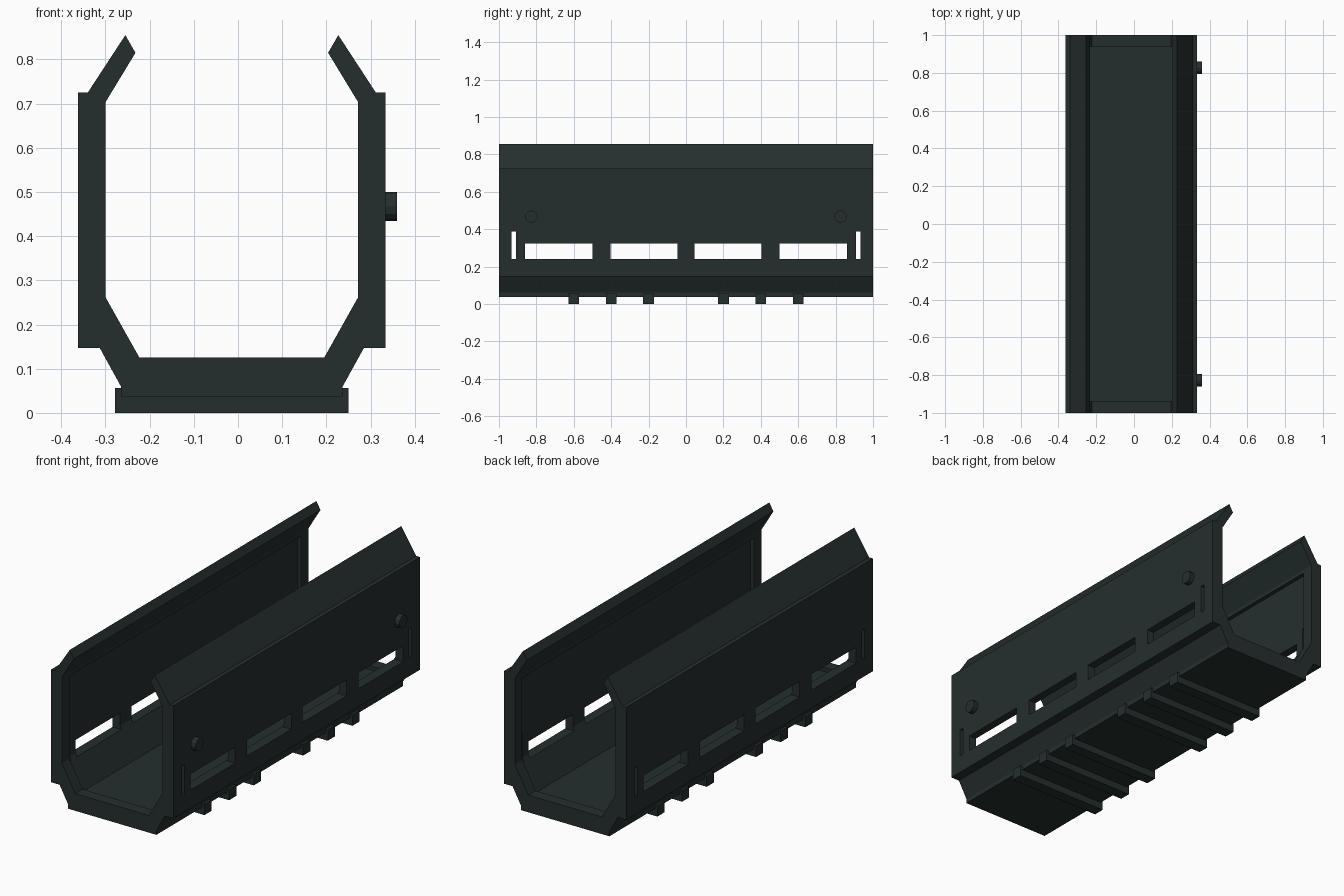
import bpy, bmesh, math
from mathutils import Matrix

if "Cube" in bpy.data.objects:
    bpy.data.objects.remove(bpy.data.objects["Cube"])

CX = -0.014  # centre line of the channel

mat = bpy.data.materials.new("dark slate")
mat.diffuse_color = (0.018, 0.028, 0.027, 1)
mat.use_nodes = True
mat.node_tree.nodes["Principled BSDF"].inputs["Base Color"].default_value = mat.diffuse_color


def make(name, bm):
    bmesh.ops.recalc_face_normals(bm, faces=bm.faces)
    me = bpy.data.meshes.new(name)
    bm.to_mesh(me)
    bm.free()
    ob = bpy.data.objects.new(name, me)
    bpy.context.collection.objects.link(ob)
    me.materials.append(mat)
    return ob


def prism(name, half, y):
    """Mirror a half profile (x, z) and extrude it from -y to y."""
    pts = half + [(-x, z) for x, z in reversed(half)]
    bm = bmesh.new()
    face = bm.faces.new([bm.verts.new((x + CX, -y, z)) for x, z in pts])
    ext = bmesh.ops.extrude_face_region(bm, geom=[face])
    verts = [g for g in ext["geom"] if isinstance(g, bmesh.types.BMVert)]
    bmesh.ops.translate(bm, verts=verts, vec=(0, 2 * y, 0))
    return make(name, bm)


def boxes(name, bounds):
    bm = bmesh.new()
    for lo, hi in bounds:
        mid = [(a + b) / 2 for a, b in zip(lo, hi)]
        size = [b - a for a, b in zip(lo, hi)]
        bmesh.ops.create_cube(bm, size=1, matrix=Matrix.Translation(mid) @ Matrix.Diagonal((*size, 1)))
    return make(name, bm)


def cut(ob, cutter):
    mod = ob.modifiers.new("cut", "BOOLEAN")
    mod.operation = "DIFFERENCE"
    mod.solver = "EXACT"
    mod.object = cutter
    bpy.context.view_layer.objects.active = ob
    bpy.ops.object.modifier_apply(modifier=mod.name)
    bpy.data.objects.remove(cutter)


# open channel with bent lips
shell = prism("channel_shell", [
    (0.251, 0.037), (0.251, 0.060), (0.299, 0.147), (0.348, 0.147),
    (0.348, 0.725), (0.326, 0.725), (0.241, 0.855), (0.218, 0.815),
    (0.286, 0.703), (0.286, 0.262), (0.209, 0.125)], 1.0)

# inner recess, leaving a raised frame at each end
cut(shell, prism("recess_cutter", [(0.2207, 0.105), (0.306, 0.257), (0.306, 0.685)], 0.94))

# long slots and narrow end slots through both walls
slots = []
for s in (-1, 1):
    for a, b, top in ((0.045, 0.405, 0.322), (0.5, 0.862, 0.322), (0.909, 0.932, 0.388)):
        y0, y1 = sorted((s * a, s * b))
        slots.append(((-0.5, y0, 0.24), (0.5, y1, top)))
cut(shell, boxes("slot_cutter", slots))

# cross ribs under the floor
boxes("bottom_ribs", [((CX - 0.264, y - 0.029, 0), (CX + 0.264, y + 0.029, 0.056))
                      for y in (-0.6, -0.4, -0.2, 0.2, 0.4, 0.6)])

# round studs on the right wall
bm = bmesh.new()
for y in (-0.827, 0.827):
    bmesh.ops.create_cone(bm, cap_ends=True, segments=12, radius1=0.033, radius2=0.033, depth=0.036,
                          matrix=Matrix.Translation((0.342, y, 0.467)) @ Matrix.Rotation(math.pi / 2, 4, "Y"))
make("side_studs", bm)
